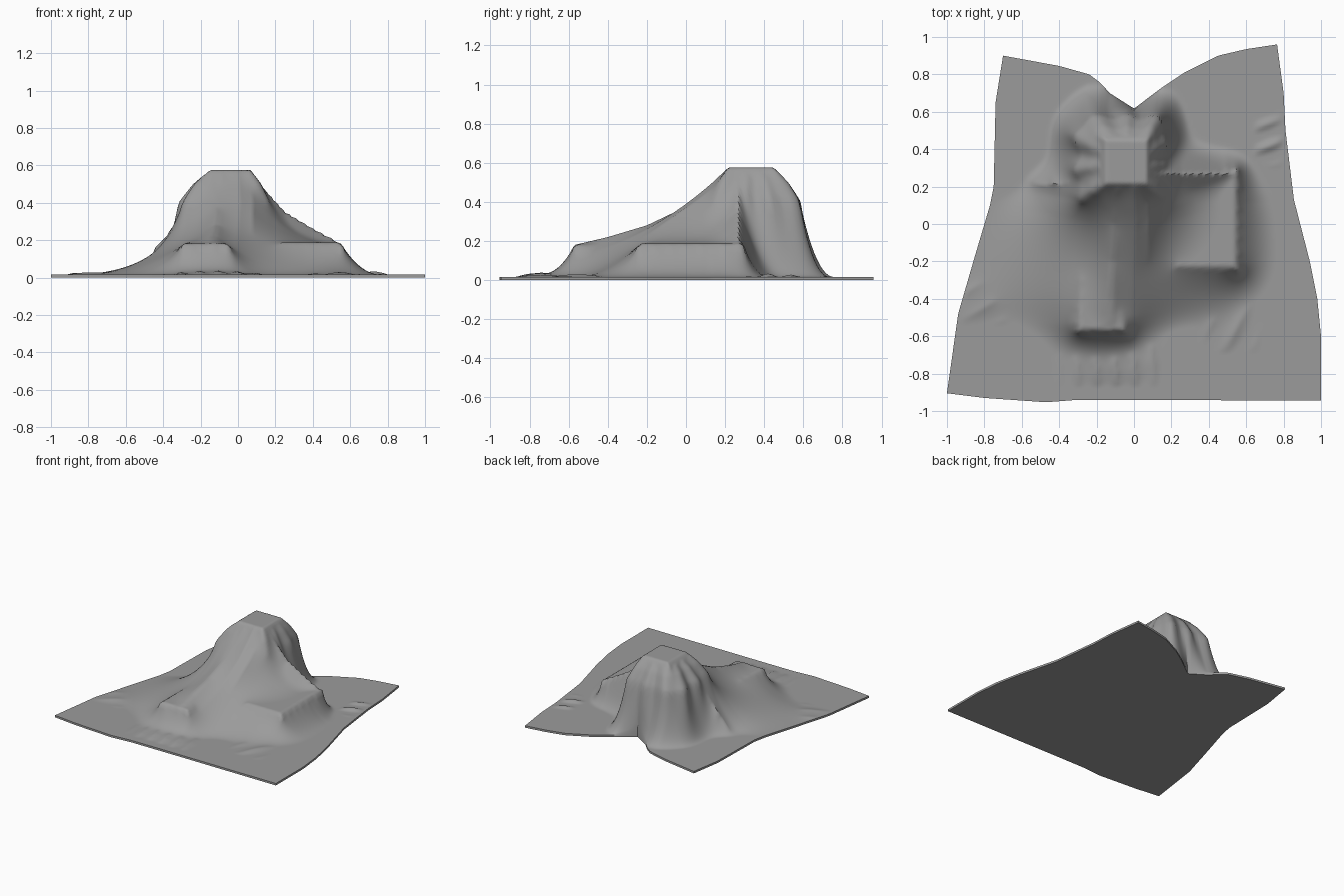
import bpy, bmesh, math

if "Cube" in bpy.data.objects:
    bpy.data.objects.remove(bpy.data.objects["Cube"])

N = 130            # grid cells per side of the cloth
BASE = 0.016       # thickness of the flat cloth


def interp(pts, t):
    """Linear lookup in a list of (t, value)."""
    if t <= pts[0][0]:
        return pts[0][1]
    for (a, va), (b, vb) in zip(pts, pts[1:]):
        if t <= b:
            return va + (vb - va) * (t - a) / (b - a)
    return pts[-1][1]


def along(pts, s):
    """Point at fraction s of a polyline's length."""
    cum = [0.0]
    for p, q in zip(pts, pts[1:]):
        cum.append(cum[-1] + math.dist(p, q))
    t = s * cum[-1]
    return tuple(interp(list(zip(cum, [p[k] for p in pts])), t) for k in (0, 1))


# Four edges of the cloth outline
front = [(-1, -.905), (-.8, -.93), (-.47, -.953), (-.3, -.94), (0, -.94), (1, -.945)]
back = [(-.7, .9), (-.4, .845), (-.24, .8), (-.18, .755), (-.13, .7), (0, .617),
        (.15, .73), (.27, .81), (.45, .9), (.6, .935), (.765, .96)]
left = [(-1, -.905), (-.94, -.48), (-.85, -.17), (-.77, .1), (-.75, .2), (-.74, .65), (-.7, .9)]
right = [(1, -.945), (1, -.6), (.98, -.4), (.94, -.2), (.855, .13), (.81, .5), (.8, .7), (.765, .96)]


def coons_grid():
    """Rows of (x, y) points filling the outline."""
    f, b, l, r = [[along(e, i / N) for i in range(N + 1)] for e in (front, back, left, right)]
    grid = []
    for j in range(N + 1):
        v = j / N
        row = []
        for i in range(N + 1):
            u = i / N
            row.append([(1 - v) * f[i][k] + v * b[i][k] + (1 - u) * l[j][k] + u * r[j][k]
                        - ((1 - u) * (1 - v) * f[0][k] + u * (1 - v) * f[N][k]
                           + (1 - u) * v * b[0][k] + u * v * b[N][k]) for k in (0, 1)])
        grid.append(row)
    return grid


wall = [(0, .575), (.012, .567), (.07, .5), (.13, .4), (.155, .25), (.17, .1), (.18, 0)]
ridge_front = [(-.57, .18), (-.4, .22), (-.2, .28), (0, .375), (.1, .45), (.22, .57)]
ridge_right = [(.07, .57), (.15, .465), (.25, .355), (.4, .265), (.55, .185)]


def tower(x, y):
    """Tall square block with folded cloth sides."""
    dx = max(.82 * (-.145 - x), 1.3 * (x - .065), 0)
    dy = max(1.1 * (.22 - y), y - .445, 0)
    d = (dx ** 3 + dy ** 3) ** (1 / 3)
    a = math.atan2(y - .33, x + .04)
    if d > .03:
        d += .012 * math.sin(11 * a) * min(1, d / .12)
    return interp(wall, d)


def box(x, y, x0, x1, y0, y1, top):
    """Low block with slightly rounded top edges."""
    d = min(x - x0, x1 - x, y - y0, y1 - y)
    return 0 if d < 0 else top - max(0, .025 - d) * .7


def obstacle(x, y):
    h = max(BASE, tower(x, y),
            box(x, y, -.31, -.04, -.58, -.1, .183),
            box(x, y, .21, .56, -.25, .3, .188))
    # stretched cloth ridges from the tower to each low block
    if -.57 < y < .22:
        cx = -.14 + .06 * (y + .57) / .8
        h = max(h, interp(ridge_front, y) - 1.2 * max(0, abs(x - cx) - .02))
    if .07 < x < .555:
        h = max(h, interp(ridge_right, x) - (.7 if y < .27 else 2.2) * abs(y - .27))
    # wrinkles lying on the flat parts
    bump = lambda t, c, w: max(0, 1 - ((t - c) / w) ** 2)
    h += .022 * bump(x, -.12, .3) * bump(y, -.74, .13) * max(0, math.sin(62 * x + 6 * y))
    h += .018 * bump(x, .72, .08) * bump(y, .45, .15) * max(0, math.sin(50 * y - 18 * x))
    h += .014 * bump(x, -.8, .14) * bump(y, -.4, .14) * max(0, math.sin(45 * (y - .6 * x)))
    h += .014 * bump(x, .52, .16) * bump(y, -.55, .14) * max(0, math.sin(40 * (x - .5 * y)))
    return h


def sag(x, y):
    """Downward pull: tight against the back, front and right, loose elsewhere."""
    ramp = lambda t, a, b: min(1, max(0, (t - a) / (b - a)))
    pull = .9 + max(12 * ramp(y, .1, .35), 3 * ramp(-y, .42, .6), 2.5 * ramp(x, .48, .6))
    loose = ramp(-x, .25, .4) * ramp(.25 - y, 0, .2) * ramp(y, -.6, -.3)
    return 1e-4 * (pull * (1 - .5 * loose))


def relax(obs, pull):
    """Let the cloth hang over the obstacles."""
    h = [row[:] for row in obs]
    for _ in range(180):
        for j in range(1, N):
            row, lo, up, ob, g = h[j], h[j - 1], h[j + 1], obs[j], pull[j]
            for i in range(1, N):
                avg = .25 * (row[i - 1] + row[i + 1] + lo[i] + up[i]) - g[i]
                z = row[i] + 1.85 * (avg - row[i])
                row[i] = z if z > ob[i] else ob[i]
    return h


# Draped cloth: relaxed top surface, thin rim and flat underside
grid = coons_grid()
obs = [[obstacle(x, y) for x, y in row] for row in grid]
for k in range(N + 1):     # rim stays flat
    for j, i in ((0, k), (N, k), (k, 0), (k, N)):
        obs[j][i] = BASE
height = relax(obs, [[sag(x, y) for x, y in row] for row in grid])
bm = bmesh.new()
V = [[bm.verts.new((*grid[j][i], height[j][i])) for i in range(N + 1)] for j in range(N + 1)]
for j in range(N):
    for i in range(N):
        bm.faces.new((V[j][i], V[j][i + 1], V[j + 1][i + 1], V[j + 1][i]))
rim = (V[0][:N] + [V[j][N] for j in range(N)]
       + [V[N][i] for i in range(N, 0, -1)] + [V[j][0] for j in range(N, 0, -1)])
low = [bm.verts.new((v.co.x, v.co.y, 0)) for v in rim]
for k in range(len(rim)):
    m = (k + 1) % len(rim)
    bm.faces.new((rim[m], rim[k], low[k], low[m]))
bm.faces.new(low[::-1])
mesh = bpy.data.meshes.new("draped_cloth")
bm.to_mesh(mesh)
bm.free()
cloth = bpy.data.objects.new("draped_cloth", mesh)
bpy.context.collection.objects.link(cloth)

# Darker grey fabric
fabric = bpy.data.materials.new("grey_fabric")
fabric.diffuse_color = (.33, .33, .33, 1)
fabric.use_nodes = True
fabric.node_tree.nodes["Principled BSDF"].inputs["Base Color"].default_value = fabric.diffuse_color
mesh.materials.append(fabric)
bpy.context.view_layer.objects.active = cloth
cloth.select_set(True)
bpy.ops.object.shade_smooth_by_angle(angle=math.radians(50))
